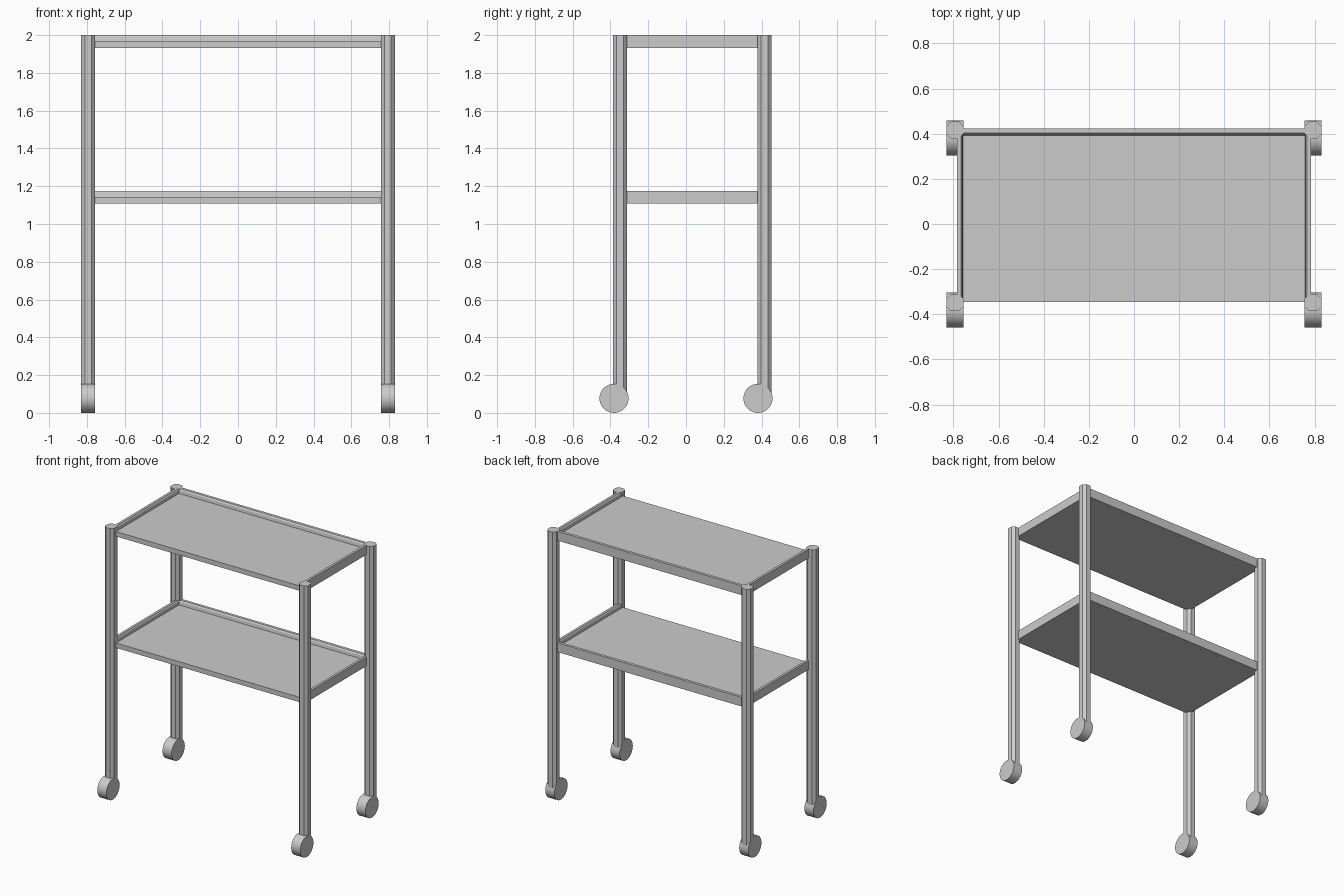
import bpy, bmesh, math

if "Cube" in bpy.data.objects:
    bpy.data.objects.remove(bpy.data.objects["Cube"])

def make_object(name, bm):
    bmesh.ops.recalc_face_normals(bm, faces=bm.faces)
    mesh = bpy.data.meshes.new(name)
    bm.to_mesh(mesh)
    bm.free()
    obj = bpy.data.objects.new(name, mesh)
    bpy.context.collection.objects.link(obj)
    return obj

def prism(name, outline, z0, z1):
    bm = bmesh.new()
    face = bm.faces.new([bm.verts.new((x, y, z0)) for x, y in outline])
    ext = bmesh.ops.extrude_face_region(bm, geom=[face])
    for v in ext["geom"]:
        if isinstance(v, bmesh.types.BMVert):
            v.co.z = z1
    # extruding the region drops the start face, so cap the open bottom
    bmesh.ops.holes_fill(bm, edges=[e for e in bm.edges if e.is_boundary])
    return make_object(name, bm)

POST_X, HALF, CUT = 0.793, 0.037, 0.019

def post(name, x, y):
    # square tube with chamfered corners
    k = HALF - CUT
    outline = [(HALF, -k), (HALF, k), (k, HALF), (-k, HALF),
               (-HALF, k), (-HALF, -k), (-k, -HALF), (k, -HALF)]
    prism(name, [(x + a, y + b) for a, b in outline], 0.077, 2.0)

def wheel(name, x, y):
    bpy.ops.mesh.primitive_cylinder_add(vertices=40, radius=0.077, depth=0.074,
                                        location=(x, y, 0.077),
                                        rotation=(0, math.pi / 2, 0))
    bpy.context.object.name = name
    bpy.ops.object.shade_smooth_by_angle(angle=math.radians(40))

def tray(name, z):
    # flat shelf panel
    sx, front, back = 0.757, -0.345, 0.392
    prism(name + "_panel", [(-sx, front), (sx, front), (sx, back), (-sx, back)],
          z, z + 0.036)
    # raised rim on the sides and back: (inset from outer edge, height)
    section = [(0, 0), (0, 0.068), (0.018, 0.068), (0.024, 0.058),
               (0.027, 0.036), (0.027, 0)]
    bm = bmesh.new()
    rings = []
    for cx, cy in ((-1, 0), (-1, 1), (1, 1), (1, 0)):
        ring = []
        for inset, h in section:
            x = cx * (0.784 - inset)
            y = 0.424 - inset * 1.18 if cy else front
            ring.append(bm.verts.new((x, y, z + h)))
        rings.append(ring)
    n = len(section)
    for a, b in zip(rings, rings[1:]):
        for i in range(n):
            j = (i + 1) % n
            bm.faces.new((a[i], a[j], b[j], b[i]))
    bm.faces.new(rings[0])
    bm.faces.new(rings[-1])
    make_object(name + "_rim", bm)

# legs and casters
for side, sx in (("left", -1), ("right", 1)):
    for end, post_y, wheel_y in (("front", -0.349, -0.381), ("back", 0.416, 0.381)):
        post(f"{end}_{side}_post", sx * POST_X, post_y)
        wheel(f"{end}_{side}_wheel", sx * POST_X, wheel_y)

# two shelves
tray("upper_shelf", 1.932)
tray("lower_shelf", 1.108)
